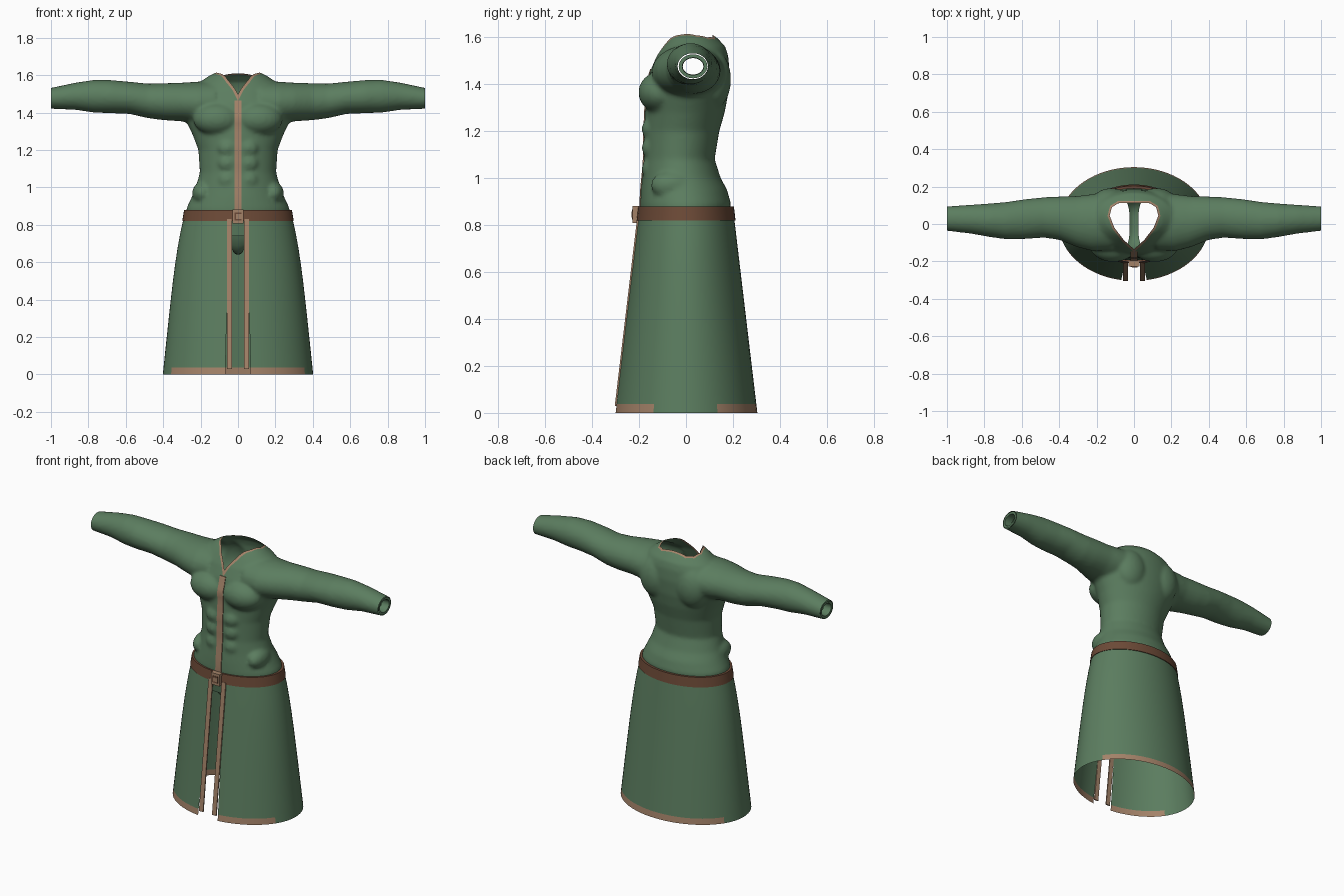
import bpy, bmesh, math
from mathutils import Vector
from mathutils.bvhtree import BVHTree

if "Cube" in bpy.data.objects:
    bpy.data.objects.remove(bpy.data.objects["Cube"])


def material(name, rgb):
    m = bpy.data.materials.new(name)
    m.diffuse_color = (*rgb, 1)
    m.use_nodes = True
    m.node_tree.nodes["Principled BSDF"].inputs["Base Color"].default_value = m.diffuse_color
    return m


GREEN = material("green_cloth", (0.105, 0.205, 0.115))
TAN = material("tan_trim", (0.37, 0.225, 0.14))
BROWN = material("brown_leather", (0.15, 0.068, 0.038))


def make(name, bm, mats, angle=40):
    me = bpy.data.meshes.new(name)
    bm.to_mesh(me)
    bm.free()
    for m in mats:
        me.materials.append(m)
    ob = bpy.data.objects.new(name, me)
    bpy.context.collection.objects.link(ob)
    bpy.ops.object.select_all(action='DESELECT')
    ob.select_set(True)
    bpy.context.view_layer.objects.active = ob
    bpy.ops.object.shade_smooth_by_angle(angle=math.radians(angle))
    return ob


def loft(bm, rings, wrap=True, caps=True):
    """Skin a list of point rings; returns nothing."""
    vs = [[bm.verts.new(p) for p in r] for r in rings]
    n = len(vs[0])
    faces = []
    for a, b in zip(vs, vs[1:]):
        for i in range(n if wrap else n - 1):
            j = (i + 1) % n
            faces.append(bm.faces.new((a[i], a[j], b[j], b[i])))
    if caps and wrap:
        faces += [bm.faces.new(vs[0][::-1]), bm.faces.new(vs[-1])]
    if wrap:
        bmesh.ops.recalc_face_normals(bm, faces=faces)


def ellipse(n=48):
    return [(math.cos(2 * math.pi * i / n), math.sin(2 * math.pi * i / n)) for i in range(n)]


def blob(bm, centre, radii):
    verts = bmesh.ops.create_uvsphere(bm, u_segments=24, v_segments=16, radius=1)["verts"]
    for v in verts:
        v.co = Vector(c + r * k for c, r, k in zip(centre, radii, v.co))


# Robe body: torso, sleeves and chest masses fused into one skin
# torso rows: height, half width, front y, back y
TORSO = [(.68, .26, -.17, .17), (.82, .278, -.19, .185), (.89, .275, -.195, .192),
         (.95, .247, -.192, .175), (1.0, .226, -.187, .148), (1.08, .204, -.18, .122),
         (1.2, .212, -.178, .142), (1.28, .242, -.175, .165), (1.36, .28, -.17, .18),
         (1.45, .285, -.155, .186), (1.52, .25, -.125, .18), (1.56, .21, -.1, .168),
         (1.6, .15, -.075, .13), (1.618, .11, -.05, .1)]
# sleeve rows: x, bottom z, top z, front y, back y
SLEEVE = [(.12, 1.35, 1.57, -.14, .17), (.22, 1.34, 1.565, -.145, .16),
          (.3, 1.353, 1.56, -.125, .15), (.4, 1.36, 1.557, -.085, .147),
          (.48, 1.37, 1.555, -.073, .143), (.58, 1.393, 1.565, -.08, .133),
          (.68, 1.397, 1.574, -.082, .118), (.77, 1.4, 1.575, -.07, .11),
          (.87, 1.415, 1.56, -.052, .103), (1.04, 1.422, 1.524, -.032, .092)]
bm = bmesh.new()
loft(bm, [[(w * c, (f + b) / 2 + (b - f) / 2 * s, z) for c, s in ellipse()]
          for z, w, f, b in TORSO])
for sx in (-1, 1):
    loft(bm, [[(sx * x, (f + b) / 2 + (b - f) / 2 * c, (lo + hi) / 2 + (hi - lo) / 2 * s)
               for c, s in ellipse(32)] for x, lo, hi, f, b in SLEEVE])
    blob(bm, (sx * .11, -.11, 1.365), (.13, .093, .088))       # chest
    for z in (1.04, 1.13, 1.21):
        blob(bm, (sx * .055, -.15, z), (.055, .038, .048))     # stomach
    blob(bm, (sx * .19, -.06, .97), (.055, .09, .06))          # hip
    blob(bm, (sx * .12, .11, 1.42), (.11, .082, .13))          # shoulder blade
raw = make("body_source", bm, [GREEN])
rm = raw.modifiers.new("fuse", 'REMESH')
rm.mode, rm.voxel_size = 'VOXEL', 0.011
sm = raw.modifiers.new("soften", 'SMOOTH')
sm.factor, sm.iterations = 0.5, 5
fused = bpy.data.meshes.new_from_object(raw.evaluated_get(bpy.context.evaluated_depsgraph_get()))
bpy.data.objects.remove(raw)
bm = bmesh.new()
bm.from_mesh(fused)


def cut(bm, faces, co, no, clear=False):
    geom = list({v for f in faces for v in f.verts} | {e for f in faces for e in f.edges}) + list(faces)
    bmesh.ops.bisect_plane(bm, geom=geom, plane_co=co, plane_no=no, clear_outer=clear)


# Open the cuffs and the bottom
for co, no in (((1, 0, 0), (1, 0, 0)), ((-1, 0, 0), (-1, 0, 0)), ((0, 0, .74), (0, 0, -1))):
    cut(bm, bm.faces[:], co, no, True)

# Neck opening: convex teardrop, with a narrow trim band around it
half = [(0, -.135), (.055, -.085), (.105, -.02), (.13, .045), (.118, .09), (.08, .113)]
neck = half + [(-x, y) for x, y in half[:0:-1]]
planes = []
for (x0, y0), (x1, y1) in zip(neck, neck[1:] + neck[:1]):
    planes.append((Vector((x0, y0, 0)), Vector((y1 - y0, x0 - x1, 0)).normalized()))


def inside(p, off):
    return p.z > 1.4 and all((p - co).dot(no) < off for co, no in planes)


for off in (0, .011):
    for co, no in planes:
        cut(bm, [f for f in bm.faces if inside(f.calc_center_median(), .04)], co + no * off, no)
bmesh.ops.delete(bm, geom=[f for f in bm.faces if inside(f.calc_center_median(), 0)], context='FACES')
for f in bm.faces:
    f.material_index = 1 if inside(f.calc_center_median(), .011) else 0
surface = BVHTree.FromBMesh(bm)
make("robe_body", bm, [GREEN, TAN], 60)

# Cuff lips
for sx, side in ((-1, "left"), (1, "right")):
    bm = bmesh.new()
    loft(bm, [[(sx * x, .03 + ry * c, 1.476 + rz * s) for c, s in ellipse(32)]
              for x, ry, rz in ((1, .061, .051), (1, .046, .037), (.95, .044, .035))], caps=False)
    make("cuff_lip_" + side, bm, [GREEN])

# Crotch strip joining front and back under the skirt
bm = bmesh.new()
rows = []
for i in range(17):
    t = i / 8 - 1
    w = .024 + .06 * t ** 4
    rows.append([(w * k, .165 * t, .64 + .15 * t ** 4 + .012 * k * k) for k in (-1, -.5, 0, .5, 1)])
loft(bm, rows, wrap=False)
make("crotch_strip", bm, [GREEN])


# Skirt: flared sheet split at the front, hem coloured front and back
def skirt_radii(z):
    t = z / .84
    return .402 - .088 * t - .024 * t ** 5, .304 - .1 * t


bm = bmesh.new()
rows = []
for z in (0, .037, .2, .36, .5, .6, .68, .76, .84):
    rx, ry = skirt_radii(z)
    g = math.asin((.068 - .02 * z / .84) / rx)
    row = []
    for i in range(65):
        a = g + (2 * math.pi - 2 * g) * i / 64
        row.append((rx * math.sin(a), -ry * math.cos(a), z))
    rows.append(row)
loft(bm, rows, wrap=False)
for f in bm.faces:
    c = f.calc_center_median()
    f.material_index = 1 if c.z < .03 and abs(c.y) > .125 else 0
make("skirt", bm, [GREEN, TAN], 60)


# Trim strips: flat bands along a path of (height, front y)
def strip(name, x0, x1, path, mat, thick=.007):
    bm = bmesh.new()
    loft(bm, [[(x0, y, z), (x1, y, z), (x1, y + thick, z), (x0, y + thick, z)] for z, y in path])
    make(name, bm, [mat])


edge = [(.03 + .8 * i / 6, -skirt_radii(.03 + .8 * i / 6)[1] - .003) for i in range(7)]
strip("skirt_trim_left", -.06, -.031, edge, TAN)
strip("skirt_trim_right", .031, .06, edge, TAN)
path = []
for i in range(25):
    z = .87 + .595 * i / 24
    hits = [surface.ray_cast(Vector((x, -1, z)), Vector((0, 1, 0)))[0] for x in (-.02, 0, .02)]
    path.append((z, min(h.y for h in hits if h) - .004))
strip("chest_trim", -.02, .02, path, TAN)

# Belt band with thickness
bm = bmesh.new()
loft(bm, [[(rx * c, ry * s, z) for c, s in ellipse(64)] for rx, ry, z in
          ((.282, .194, .82), (.298, .211, .82), (.288, .204, .88), (.274, .19, .88))], caps=False)
make("belt", bm, [BROWN])


# Buckle: plate, dark inset frame and tongue
def plate(name, x0, x1, z0, z1, y, mat, thick):
    strip(name, x0, x1, [(z0, y), (z1, y)], mat, thick)


plate("buckle", -.03, .03, .808, .882, -.228, TAN, .03)
plate("buckle_inset", -.019, .019, .824, .866, -.23, BROWN, .003)
plate("buckle_tongue", -.012, .019, .832, .858, -.232, TAN, .003)
